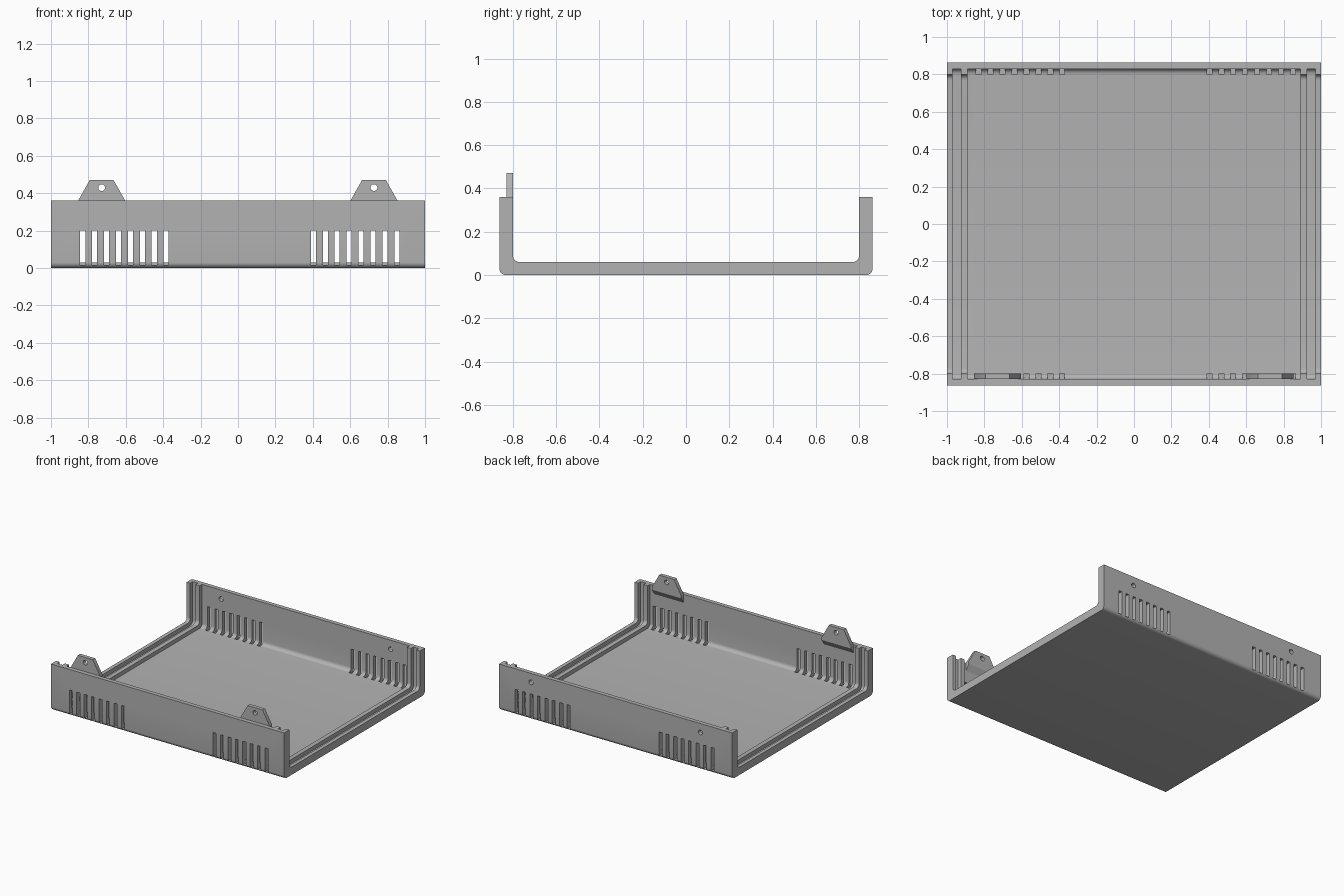
import bpy, bmesh, math

if "Cube" in bpy.data.objects:
    bpy.data.objects.remove(bpy.data.objects["Cube"])

W, D, H = 1.0, 0.8625, 0.36        # half width, half depth, wall height
RIB, WALL = 0.80, 0.83             # inner half depth at the ribs and at the thin walls

grey = bpy.data.materials.new("plain grey")
grey.diffuse_color = (0.45, 0.45, 0.45, 1)
grey.use_nodes = True
grey.node_tree.nodes["Principled BSDF"].inputs["Base Color"].default_value = grey.diffuse_color


def make(name, build):
    bm = bmesh.new()
    build(bm)
    bmesh.ops.recalc_face_normals(bm, faces=bm.faces)
    me = bpy.data.meshes.new(name)
    bm.to_mesh(me)
    bm.free()
    ob = bpy.data.objects.new(name, me)
    me.materials.append(grey)
    bpy.context.collection.objects.link(ob)
    return ob


def prism(bm, pts, axis, a, b):
    """Extrude a 2D outline along x (points are y,z) or y (points are x,z)."""
    put = (lambda p, t: (t, p[0], p[1])) if axis == "x" else (lambda p, t: (p[0], t, p[1]))
    lo = [bm.verts.new(put(p, a)) for p in pts]
    hi = [bm.verts.new(put(p, b)) for p in pts]
    bm.faces.new(lo)
    bm.faces.new(hi)
    for i in range(len(pts)):
        j = (i + 1) % len(pts)
        bm.faces.new((lo[i], lo[j], hi[j], hi[i]))


def u_curve(half, bottom, top, r, n=6):
    """U outline from the back rim, round the two bottom corners, to the front rim."""
    right = [(half, top)]
    for i in range(n + 1):
        t = i / n * math.pi / 2
        right.append((half - r + r * math.cos(t), bottom + r - r * math.sin(t)))
    return right + [(-y, z) for y, z in reversed(right)]


def circle(x, z, r, n=24):
    return [(x + r * math.cos(2 * math.pi * i / n), z + r * math.sin(2 * math.pi * i / n))
            for i in range(n)]


def boolean(ob, cutter, op):
    m = ob.modifiers.new(op, "BOOLEAN")
    m.operation, m.solver, m.object = op, "EXACT", cutter
    bpy.context.view_layer.objects.active = ob
    bpy.ops.object.modifier_apply(modifier=m.name)
    bpy.data.objects.remove(cutter)


# Thick U-shaped tray
tray = make("tray", lambda bm: prism(
    bm, u_curve(D, 0, H, 0.03) + u_curve(RIB, 0.06, H, 0.03)[::-1], "x", -W, W))


# Main cavity and the panel grooves, which leave two ribs at each end
def cavities(bm):
    for a, b in ((-0.97, -0.925), (-0.89, 0.89), (0.925, 0.97)):
        prism(bm, u_curve(WALL, 0.03, H + 0.1, 0.03), "x", a, b)


boolean(tray, make("cavity_cutter", cavities), "DIFFERENCE")


# Vent slots in both walls and screw holes in the back wall
def openings(bm):
    for start in (-0.830, 0.403):
        for i in range(8):
            x = start + i * 0.0637
            box = [(x - 0.0135, 0.015), (x + 0.0135, 0.015), (x + 0.0135, 0.20), (x - 0.0135, 0.20)]
            for s in (-1, 1):
                prism(bm, box, "y", s * RIB, s * (D + 0.05))
    for x in (-0.727, 0.727):
        prism(bm, circle(x, 0.29, 0.018), "y", 0.78, D + 0.05)


boolean(tray, make("opening_cutter", openings), "DIFFERENCE")

# Mounting tabs on the inside of the front wall, wedge-shaped underneath
for side, x in (("left", -0.729), ("right", 0.727)):
    def tab_shape(bm):
        prism(bm, [(x - 0.126, 0.295), (x + 0.126, 0.295), (x + 0.126, 0.36),
                   (x + 0.064, 0.47), (x - 0.064, 0.47), (x - 0.126, 0.36)], "y", -WALL, -RIB)
        for v in bm.verts:
            if v.co.z < 0.3 and v.co.y > -0.81:
                v.co.z = 0.34

    tab = make(side + "_mounting_tab", tab_shape)
    boolean(tab, make("tab_hole_cutter", lambda bm: prism(
        bm, circle(x, 0.43, 0.018), "y", -0.9, -0.7)), "DIFFERENCE")

# Smooth the fillets and holes, keep the edges crisp
bpy.ops.object.select_all(action="DESELECT")
for ob in bpy.context.scene.objects:
    ob.select_set(True)
bpy.context.view_layer.objects.active = tray
bpy.ops.object.shade_smooth_by_angle(angle=math.radians(30))
